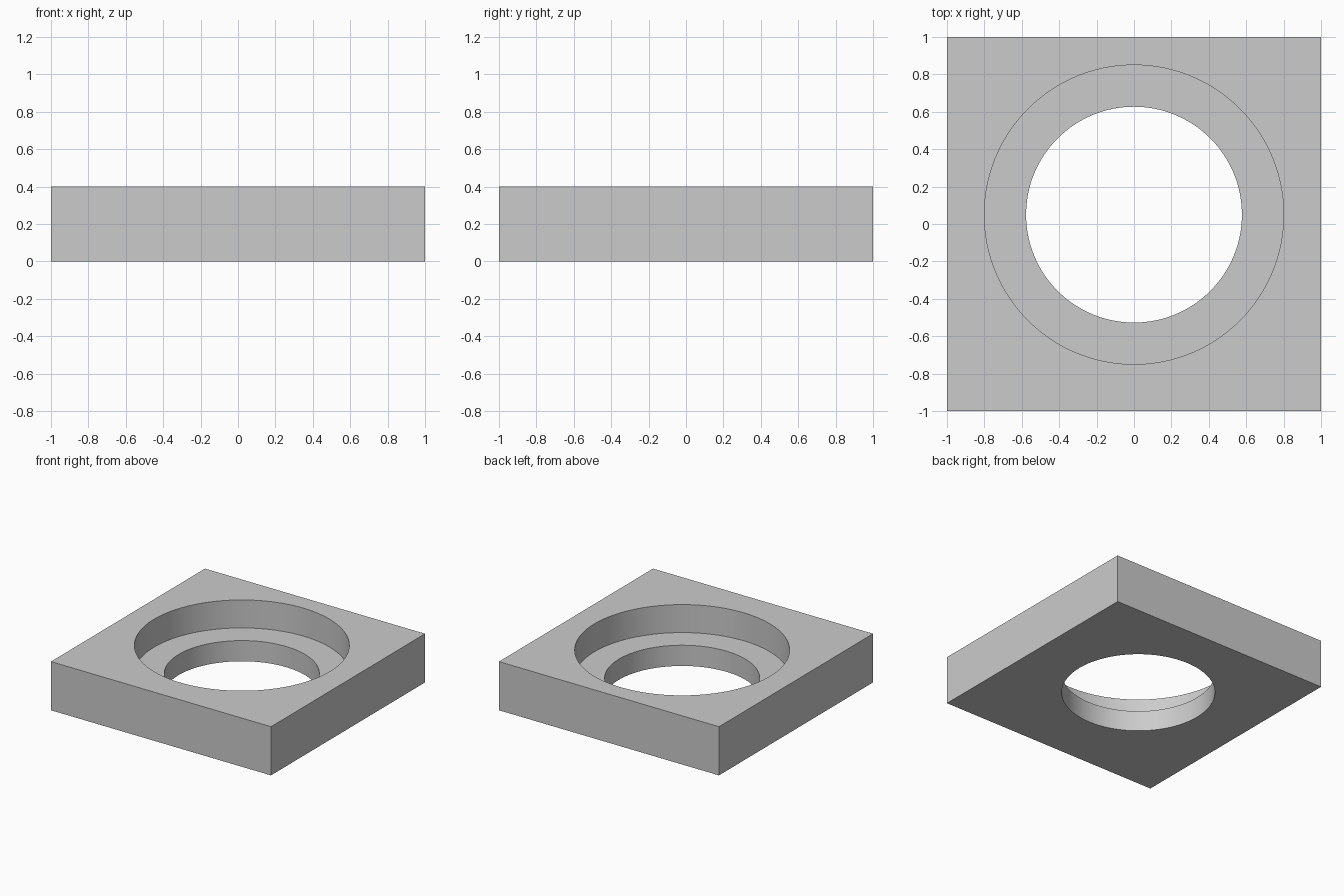
import bpy
import math

default_cube = bpy.data.objects.get("Cube")
if default_cube:
    bpy.data.objects.remove(default_cube, do_unlink=True)

HEIGHT = 0.4
LEDGE = 0.17
HOLE_Y = 0.05

grey = bpy.data.materials.new("light_grey")
grey.use_nodes = True
colour = (0.6, 0.6, 0.6, 1)
grey.diffuse_color = colour
grey.node_tree.nodes["Principled BSDF"].inputs["Base Color"].default_value = colour

# Square block
bpy.ops.mesh.primitive_cube_add(size=1, location=(0, 0, HEIGHT / 2))
block = bpy.context.object
block.name = "square_block"
block.scale = (2, 2, HEIGHT)
bpy.ops.object.transform_apply(location=True, rotation=False, scale=True)
block.data.materials.append(grey)


def bore(name, radius, bottom, top):
    """Cut a round vertical hole into the block."""
    bpy.ops.mesh.primitive_cylinder_add(
        vertices=128, radius=radius, depth=top - bottom,
        location=(0, HOLE_Y, (bottom + top) / 2))
    cutter = bpy.context.object
    cutter.name = name
    cutter.hide_render = True
    cutter.data.materials.append(grey)
    cut = block.modifiers.new(name, 'BOOLEAN')
    cut.operation = 'DIFFERENCE'
    cut.solver = 'EXACT'
    cut.object = cutter
    bpy.ops.object.select_all(action='DESELECT')
    block.select_set(True)
    bpy.context.view_layer.objects.active = block
    bpy.ops.object.modifier_apply(modifier=cut.name)
    bpy.data.objects.remove(cutter, do_unlink=True)


# Wide recess from the top, then the narrower through hole
bore("recess_cutter", 0.8, LEDGE, HEIGHT + 0.2)
bore("through_hole_cutter", 0.577, -0.2, HEIGHT + 0.2)

bpy.ops.object.shade_smooth_by_angle(angle=math.radians(30))
